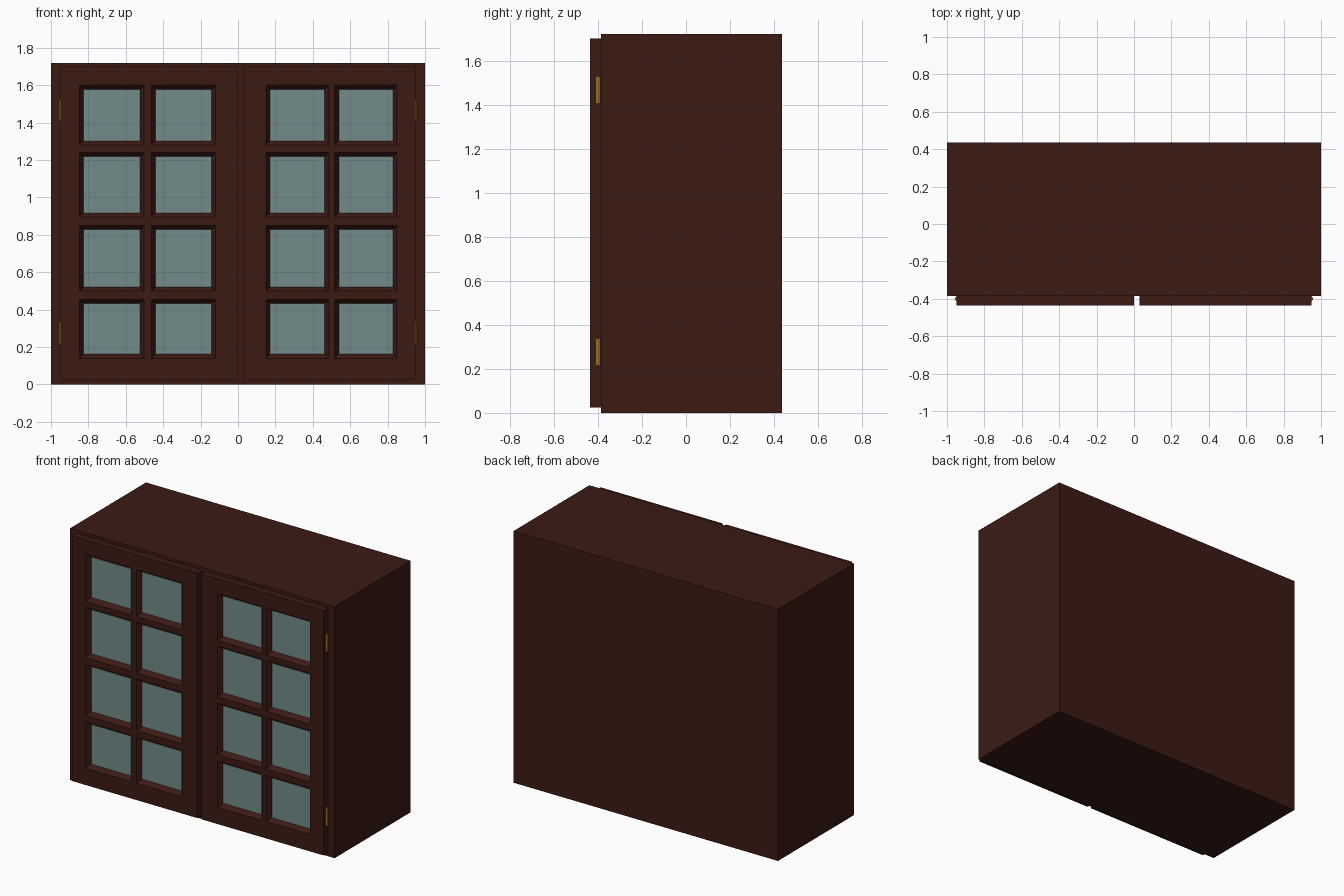
import bpy, bmesh
from mathutils import Vector

if "Cube" in bpy.data.objects:
    bpy.data.objects.remove(bpy.data.objects["Cube"])


def material(name, color):
    m = bpy.data.materials.new(name)
    m.diffuse_color = (*color, 1)
    m.use_nodes = True
    m.node_tree.nodes["Principled BSDF"].inputs["Base Color"].default_value = m.diffuse_color
    return m


WOOD = material("dark_wood", (0.045, 0.011, 0.007))
GLASS = material("pane_glass", (0.17, 0.26, 0.255))
BRASS = material("brass", (0.33, 0.16, 0.015))


def finish(name, bm, mat):
    bmesh.ops.remove_doubles(bm, verts=bm.verts, dist=1e-5)
    bmesh.ops.recalc_face_normals(bm, faces=bm.faces)
    me = bpy.data.meshes.new(name)
    bm.to_mesh(me)
    bm.free()
    ob = bpy.data.objects.new(name, me)
    me.materials.append(mat)
    bpy.context.collection.objects.link(ob)
    return ob


def box(name, lo, hi, mat):
    bm = bmesh.new()
    bmesh.ops.create_cube(bm, size=1)
    lo, hi = Vector(lo), Vector(hi)
    for v in bm.verts:
        v.co = (lo + hi) / 2 + v.co * (hi - lo)
    return finish(name, bm, mat)


# Carcass
F, B, H, T = -0.385, 0.435, 1.72, 0.05
for side, s in (("left", -1), ("right", 1)):
    box(side + "_side", (min(s, s * (1 - T)), F, 0), (max(s, s * (1 - T)), B, H), WOOD)
box("top_panel", (-1 + T, F, H - T), (1 - T, B, H), WOOD)
box("bottom_panel", (-1 + T, F, 0), (1 - T, B, T), WOOD)
box("back_panel", (-1 + T, B - T, T), (1 - T, B, H - T), WOOD)
box("centre_stile", (-0.05, F, T), (0.08, F + T, H - T), WOOD)

# Doors: slab with a grid of openings, each with a sloped moulding
ROWS = [(0.14, 0.455), (0.50, 0.85), (0.895, 1.24), (1.28, 1.60)]
FRONT, LIP, GLASS_Y = -0.435, -0.402, -0.405


def rect(a, b, c, d, y):
    return [(a, y, c), (b, y, c), (b, y, d), (a, y, d)]


def door(name, x0, x1, cols, z0=0.025, z1=1.70, slope=0.022):
    bm = bmesh.new()

    def face(points):
        bm.faces.new([bm.verts.new(p) for p in points])

    def tube(r0, r1):
        for i in range(4):
            j = (i + 1) % 4
            face([r0[i], r0[j], r1[j], r1[i]])

    xs = [x0] + [x for c in cols for x in c] + [x1]
    zs = [z0] + [z for r in ROWS for z in r] + [z1]
    for i in range(len(xs) - 1):
        for k in range(len(zs) - 1):
            a, b, c, d = xs[i], xs[i + 1], zs[k], zs[k + 1]
            front, back = rect(a, b, c, d, FRONT), rect(a, b, c, d, F)
            if i % 2 and k % 2:
                inner = (a + slope, b - slope, c + slope, d - slope)
                tube(front, rect(*inner, LIP))
                tube(rect(*inner, LIP), rect(*inner, F))
                tube(rect(*inner, F), back)
            else:
                face(front)
                face(back)
            # Outer edges of the slab
            for edge, test in ((0, k == 0), (1, i == len(xs) - 2),
                               (2, k == len(zs) - 2), (3, i == 0)):
                if test:
                    e = (edge + 1) % 4
                    face([front[edge], front[e], back[e], back[edge]])
    finish(name, bm, WOOD)
    for i, (a, b) in enumerate(cols):
        for k, (c, d) in enumerate(ROWS):
            g = slope
            box(f"{name}_pane_{i}_{k}", (a + g, GLASS_Y, c + g),
                (b - g, GLASS_Y + 0.01, d - g), GLASS)


door("left_door", -0.95, 0.0, [(-0.848, -0.502), (-0.463, -0.12)])
door("right_door", 0.03, 0.95, [(0.15, 0.485), (0.517, 0.85)])

# Hinge barrels
for side, s in (("left", -1), ("right", 1)):
    for level, z in (("lower", 0.277), ("upper", 1.467)):
        bpy.ops.mesh.primitive_cylinder_add(vertices=12, radius=0.013, depth=0.124,
                                            location=(s * 0.945, -0.400, z))
        ob = bpy.context.object
        ob.name = f"{side}_{level}_hinge"
        ob.data.materials.append(BRASS)
